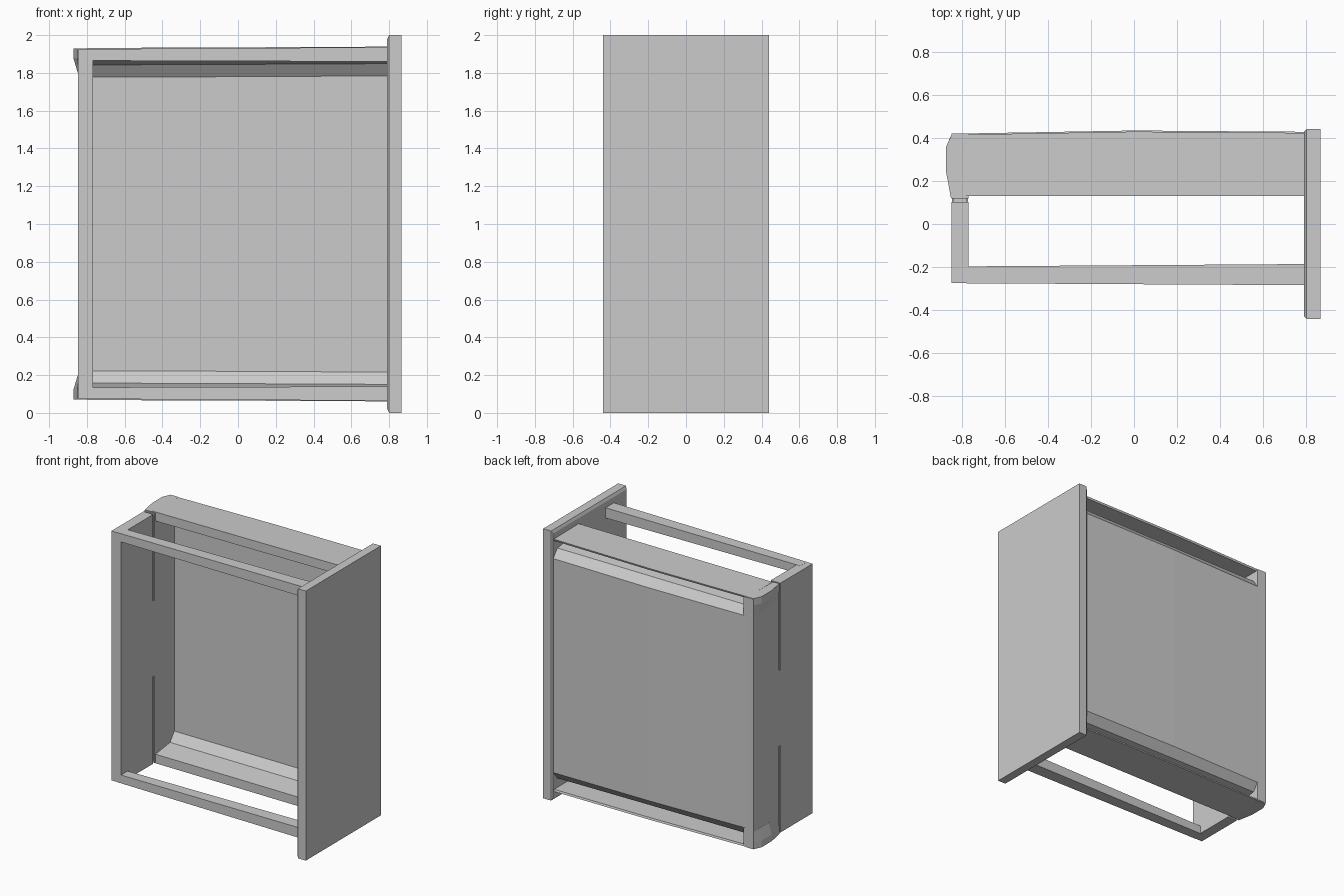
import bpy, bmesh

if "Cube" in bpy.data.objects:
    bpy.data.objects.remove(bpy.data.objects["Cube"])


def loft(name, sections):
    """Solid skinned through matching closed rings of 3D points."""
    bm = bmesh.new()
    rings = [[bm.verts.new(p) for p in s] for s in sections]
    n = len(rings[0])
    for a, b in zip(rings, rings[1:]):
        for i in range(n):
            j = (i + 1) % n
            bm.faces.new((a[i], a[j], b[j], b[i]))
    bm.faces.new(rings[0])
    bm.faces.new(rings[-1])
    bmesh.ops.recalc_face_normals(bm, faces=bm.faces)
    me = bpy.data.meshes.new(name)
    bm.to_mesh(me)
    bm.free()
    ob = bpy.data.objects.new(name, me)
    bpy.context.collection.objects.link(ob)
    return ob


def rect_x(x, y0, y1, z0, z1):
    return [(x, y0, z0), (x, y1, z0), (x, y1, z1), (x, y0, z1)]


def box(name, x0, x1, y0, y1, z0, z1):
    return loft(name, [rect_x(x0, y0, y1, z0, z1), rect_x(x1, y0, y1, z0, z1)])


def flip(points):
    return [(x, y, 2 - z) for x, y, z in points]


# Front panel, with a slight chamfer on its inner edge
loft("front_panel", [rect_x(0.79, -0.43, 0.43, 0.02, 1.98),
                     rect_x(0.80, -0.44, 0.44, 0, 2),
                     rect_x(0.865, -0.44, 0.44, 0, 2)])

# Drawer tray: bottom sheet with sloped edges, runner channels and side walls
half = [(0.42, 1.79), (0.38, 1.85), (0.20, 1.872), (0.20, 1.918),
        (0.41, 1.918), (0.415, 1.932), (0.13, 1.935), (0.13, 1.868),
        (0.30, 1.845), (0.35, 1.78)]
profile = half + [(y, 2 - z) for y, z in reversed(half)]


def tray_section(x, bow, grow):
    return [(x, y + (bow if y > 0.4 else 0), z + (grow if z > 1 else -grow))
            for y, z in profile]


loft("drawer_tray", [tray_section(-0.80, 0, -0.003),
                     tray_section(0.0, 0.014, 0.0),
                     tray_section(0.795, 0.008, 0.004)])

# Back wall: upper part, recessed seam, lower part
box("back_wall_upper", -0.847, -0.768, -0.275, 0.103, 0.075, 1.925)
box("back_wall_seam", -0.838, -0.775, 0.10, 0.12, 0.09, 1.91)
box("back_wall_seam_middle", -0.846, -0.77, 0.10, 0.12, 0.72, 1.28)
box("back_wall_lower", -0.847, -0.768, 0.118, 0.42, 0.075, 1.925)

# Gallery rails and flared rear corner caps, one at each side
cap_flare = [(-0.85, 0.12), (-0.872, 0.24), (-0.872, 0.36), (-0.845, 0.418),
             (-0.78, 0.418), (-0.78, 0.125)]
cap_flat = [(-0.846, 0.12), (-0.848, 0.24), (-0.848, 0.36), (-0.845, 0.42),
            (-0.78, 0.42), (-0.78, 0.125)]
cap = [[(x, y, z) for x, y in pts] for pts, z in
       ((cap_flare, 1.93), (cap_flare, 1.88), (cap_flat, 1.80))]
rail = [rect_x(-0.80, -0.275, -0.197, 1.865, 1.926),
        rect_x(0.795, -0.284, -0.186, 1.86, 1.936)]

for side, f in (("upper", lambda p: p), ("lower", flip)):
    loft("gallery_rail_" + side, [f(s) for s in rail])
    loft("corner_cap_" + side, [f(s) for s in cap])
